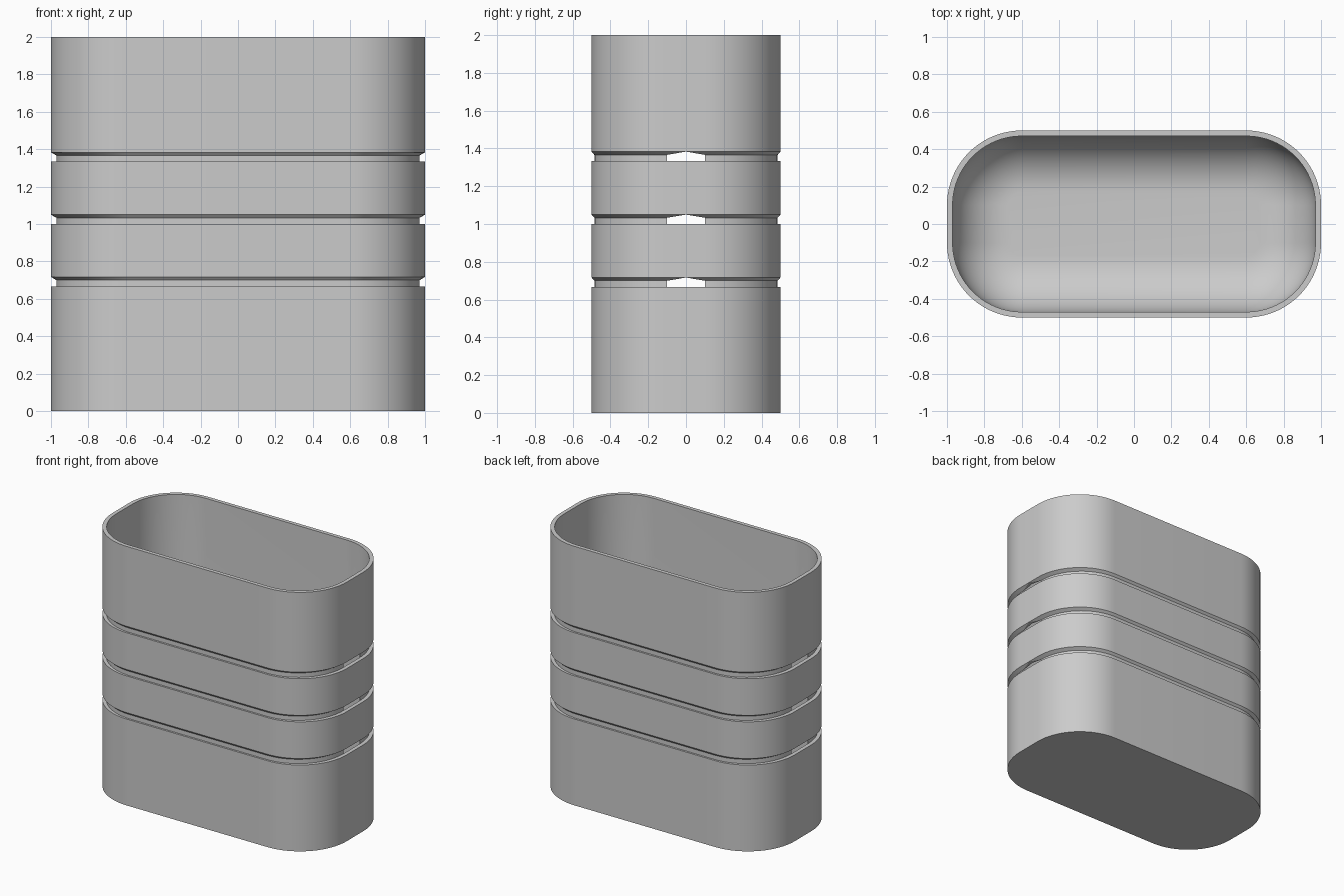
import bpy, bmesh
from math import sin, cos, pi

cube = bpy.data.objects.get("Cube")
if cube:
    bpy.data.objects.remove(cube)

grey = bpy.data.materials.new("plain grey")
grey.use_nodes = True
tone = (0.6, 0.6, 0.6, 1)
grey.diffuse_color = tone
grey.node_tree.nodes["Principled BSDF"].inputs["Base Color"].default_value = tone

STEPS = 20            # segments per quarter corner
WALL = 0.03
FILLET = 0.3
GROOVES = [2 / 3, 1, 4 / 3]
DEPTH_SCALE = 0.971   # groove floor relative to the outer outline
TALL, CHAMFER = 0.05, 0.017


def outline(inset=0, scale=1):
    """Rounded rectangle, shrunk by an even inset or by scaling."""
    r = 0.4 - inset
    pts = []
    for q, (sx, sy) in enumerate([(1, 1), (-1, 1), (-1, -1), (1, -1)]):
        for i in range(STEPS + 1):
            a = (q + i / STEPS) * pi / 2
            pts.append((scale * (sx * 0.6 + r * cos(a)), scale * (sy * 0.1 + r * sin(a))))
    return pts


def make_object(name, bm):
    bmesh.ops.recalc_face_normals(bm, faces=bm.faces)
    mesh = bpy.data.meshes.new(name)
    bm.to_mesh(mesh)
    bm.free()
    ob = bpy.data.objects.new(name, mesh)
    bpy.context.collection.objects.link(ob)
    mesh.materials.append(grey)
    return ob


def loft(name, rings):
    """Skin a stack of (outline, height) rings and cap both ends."""
    bm = bmesh.new()
    loops = [[bm.verts.new((x, y, z)) for x, y in pts] for pts, z in rings]
    for a, b in zip(loops, loops[1:]):
        for i in range(len(a)):
            j = (i + 1) % len(a)
            bm.faces.new((a[i], a[j], b[j], b[i]))
    bm.faces.new(loops[0])
    bm.faces.new(loops[-1])
    return make_object(name, bm)


# Outer skin with grooves, then the rim, inner wall and rounded floor
rings = [(outline(), 0)]
for z in GROOVES:
    rings += [(outline(), z), (outline(scale=DEPTH_SCALE), z),
              (outline(scale=DEPTH_SCALE), z + TALL - CHAMFER), (outline(), z + TALL)]
rings += [(outline(), 2), (outline(WALL), 2)]
for i in range(13):
    a = i / 12 * pi / 2
    rings.append((outline(WALL + FILLET * (1 - cos(a))), WALL + FILLET * (1 - sin(a))))
body = loft("container_body", rings)

# Peaked slots through both ends of each groove
bm = bmesh.new()
for z in GROOVES:
    top = z + TALL - CHAMFER
    shape = [(-0.1, z), (0.1, z), (0.1, top), (0, z + TALL), (-0.1, top)]
    face = bm.faces.new([bm.verts.new((-1.1, y, h)) for y, h in shape])
    out = bmesh.ops.extrude_face_region(bm, geom=[face])
    moved = [v for v in out["geom"] if isinstance(v, bmesh.types.BMVert)]
    bmesh.ops.translate(bm, verts=moved, vec=(2.2, 0, 0))
bmesh.ops.holes_fill(bm, edges=bm.edges)
cutter = make_object("slot_cutter", bm)
cutter.hide_render = True
cutter.hide_set(True)

cut = body.modifiers.new("end_slots", 'BOOLEAN')
cut.operation = 'DIFFERENCE'
cut.solver = 'EXACT'
cut.object = cutter

bpy.ops.object.select_all(action='DESELECT')
body.select_set(True)
bpy.context.view_layer.objects.active = body
bpy.ops.object.modifier_apply(modifier=cut.name)
bpy.data.objects.remove(cutter)
bpy.ops.object.shade_smooth_by_angle(angle=pi / 6)
